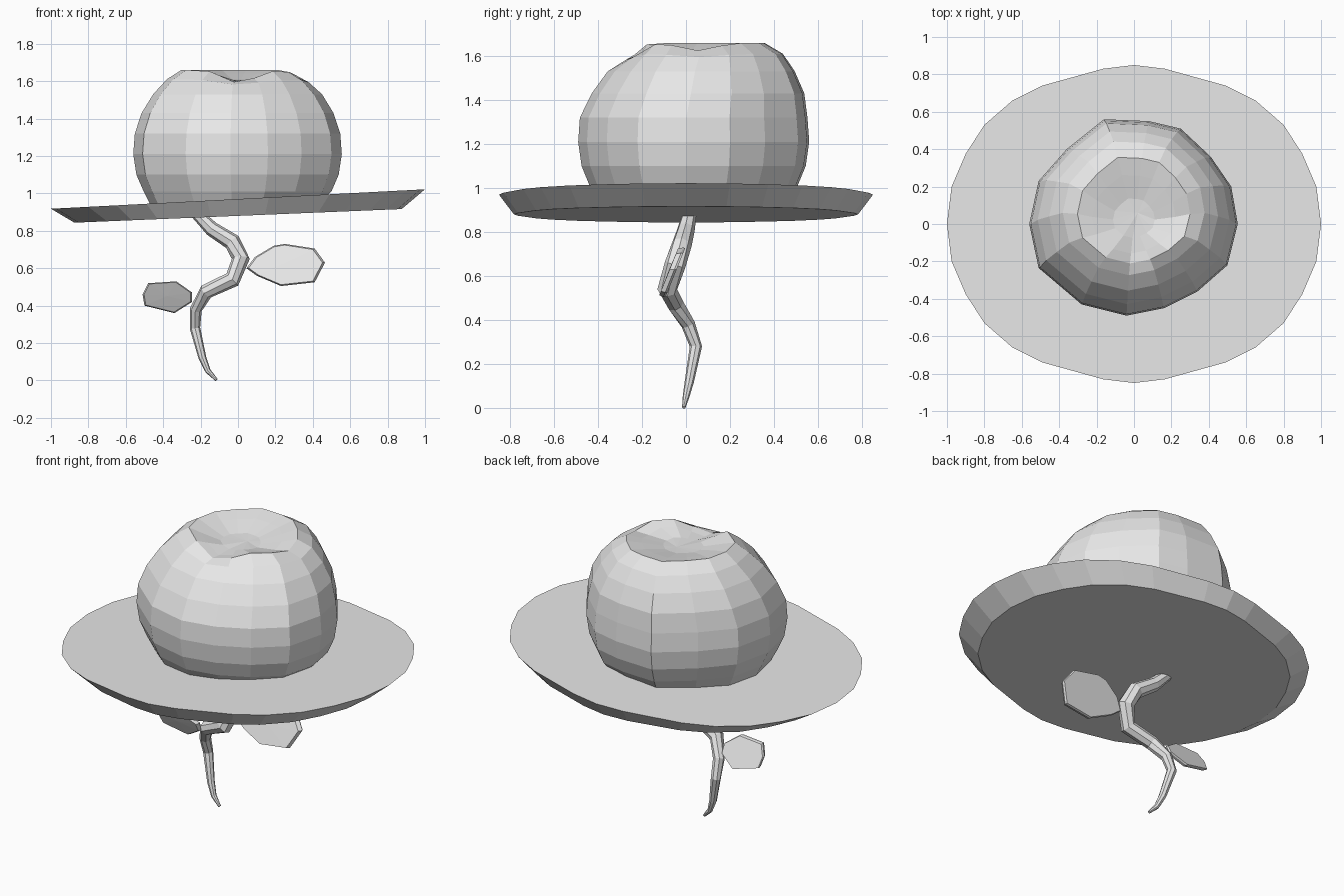
import bpy, bmesh, math
from mathutils import Vector

cube = bpy.data.objects.get("Cube")
if cube:
    bpy.data.objects.remove(cube, do_unlink=True)

COLOUR = (0.8, 0.8, 0.8, 1)
grey = bpy.data.materials.new("plain_grey")
grey.use_nodes = True
grey.diffuse_color = COLOUR
grey.node_tree.nodes["Principled BSDF"].inputs["Base Color"].default_value = COLOUR


def loft(name, rings, tip=None):
    """Skin closed rings of equal length; close the end with a cap or a point."""
    bm = bmesh.new()
    rows = [[bm.verts.new(p) for p in ring] for ring in rings]
    n = len(rows[0])
    for a, b in zip(rows, rows[1:]):
        for i in range(n):
            j = (i + 1) % n
            bm.faces.new((a[i], a[j], b[j], b[i]))
    bm.faces.new(rows[0][::-1])
    if tip:
        t = bm.verts.new(tip)
        for i in range(n):
            bm.faces.new((rows[-1][i], rows[-1][(i + 1) % n], t))
    else:
        bm.faces.new(rows[-1])
    bmesh.ops.recalc_face_normals(bm, faces=bm.faces)
    mesh = bpy.data.meshes.new(name)
    bm.to_mesh(mesh)
    bm.free()
    mesh.materials.append(grey)
    obj = bpy.data.objects.new(name, mesh)
    bpy.context.collection.objects.link(obj)
    return obj


# Tilted plate: one quarter outline mirrored into a full rim
TILT = 0.052
quarter = [(1, 0), (.975, .2), (.9, .375), (.8, .53), (.65, .66), (.49, .74), (.165, .83), (0, .85)]
half = quarter + [(-x, y) for x, y in quarter[-2::-1]]
outline = half + [(x, -y) for x, y in half[-2:0:-1]]
loft("plate", [
    [(x * .875, y * .92, .88 + x * .875 * TILT * .8) for x, y in outline],
    [(x, y, .97 + x * TILT) for x, y in outline]])

# Rounded fruit body: slightly irregular cross-section, sunken top
section = [(.555, 0), (.52, .2), (.41, .36), (.25, .51), (.08, .55), (-.16, .56), (-.36, .4),
           (-.51, .23), (-.56, 0), (-.51, -.235), (-.28, -.43), (-.04, -.49), (.16, -.45),
           (.34, -.36), (.5, -.22)]
# scale, height, shift towards the back, depth of the front notch
levels = [(.8, .93, 0, 0), (.9, 1.01, 0, 0), (.97, 1.1, 0, 0), (1, 1.21, 0, 0),
          (.985, 1.32, 0, 0), (.92, 1.43, .02, 0), (.81, 1.53, .035, 0),
          (.68, 1.61, .05, .03), (.54, 1.66, .04, .07), (.4, 1.64, .02, .05), (.2, 1.61, 0, .01)]


def body_ring(scale, z, shift, notch):
    ring = []
    for x, y in section:
        front = math.exp(-((x - .02) / .2) ** 2) if y < 0 else 0
        side = math.exp(-(y / .2) ** 2) if x > 0 else 0
        lean = x * TILT if z < 1 else 0
        ring.append((x * scale, (y - .03) * scale + .03 + shift,
                     z + lean - notch * (front + side * .5)))
    return ring


loft("fruit_body", [body_ring(*lv) for lv in levels], tip=(.02, .06, 1.605))

# Crooked tapering stem: x, y, z, radius
stem_path = [(-.23, .02, .9, .03), (-.14, 0, .81, .04), (-.03, -.02, .74, .046),
             (.015, -.05, .65, .048), (-.03, -.085, .54, .045), (-.17, -.05, .475, .04),
             (-.225, .01, .38, .032), (-.23, .045, .28, .028), (-.19, .015, .12, .021),
             (-.16, 0, .05, .015), (-.115, -.01, .003, .008)]
points = [Vector(p[:3]) for p in stem_path]
stem_rings = []
for i, p in enumerate(points):
    along = (points[min(i + 1, len(points) - 1)] - points[max(i - 1, 0)]).normalized()
    u = along.cross(Vector((0, 1, 0))).normalized()
    v = along.cross(u)
    r = stem_path[i][3]
    stem_rings.append([p + r * (math.cos(a) * u + math.sin(a) * v)
                       for a in [k * math.tau / 8 for k in range(8)]])
loft("stem", stem_rings)


def leaf(name, shape, y, slope):
    """Thin bevelled leaf standing on a sloping plane."""
    cx = sum(p[0] for p in shape) / len(shape)
    cz = sum(p[1] for p in shape) / len(shape)

    def ring(scale, offset):
        return [(cx + (x - cx) * scale, y + (z - cz) * scale * slope + offset,
                 cz + (z - cz) * scale) for x, z in shape]
    loft(name, [ring(.97, .016), ring(1, .006), ring(.94, -.016)], tip=(cx, y - .018, cz))


leaf("left_leaf", [(.045, .6), (.09, .66), (.19, .72), (.25, .73), (.41, .705), (.465, .63),
                   (.41, .525), (.23, .505), (.1, .56)], -.06, .4)
leaf("right_leaf", [(-.245, .42), (-.245, .47), (-.33, .53), (-.48, .52), (-.51, .46),
                    (-.5, .4), (-.34, .36)], -.015, -.5)
